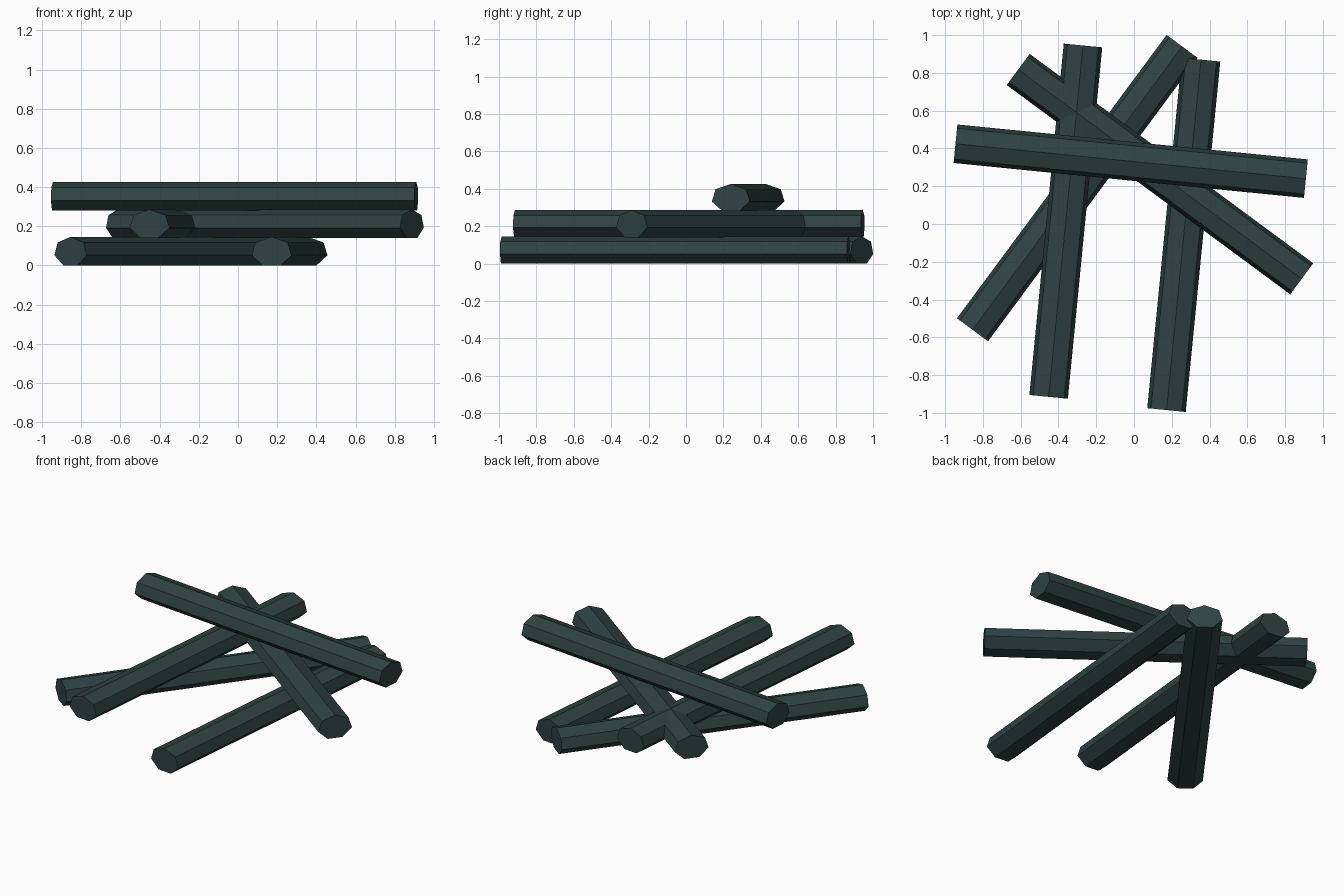
import bpy
import bmesh
from math import cos, sin, pi
from mathutils import Vector

if "Cube" in bpy.data.objects:
    bpy.data.objects.remove(bpy.data.objects["Cube"])

HALF_W, HEIGHT, STEP, SIDES = 0.105, 0.146, 0.14, 7

mat = bpy.data.materials.new("dark_wood")
mat.diffuse_color = (0.028, 0.055, 0.055, 1)
mat.use_nodes = True
mat.node_tree.nodes["Principled BSDF"].inputs["Base Color"].default_value = mat.diffuse_color

# Flattened seven-sided section: ridge on top, flat underneath
ANGLES = [pi / 2 + 2 * pi * i / SIDES for i in range(SIDES)]
LOW = min(sin(a) for a in ANGLES)
SECTION = [(HALF_W * cos(a), HEIGHT * (sin(a) - LOW) / (1 - LOW)) for a in ANGLES]


def log(name, start, end, layer):
    a, b = Vector((*start, layer * STEP)), Vector((*end, layer * STEP))
    d = (b - a).normalized()
    side = Vector((d.y, -d.x, 0))
    bm = bmesh.new()
    rings = [[bm.verts.new(p + side * u + Vector((0, 0, h))) for u, h in SECTION]
             for p in (a, b)]
    for i in range(SIDES):
        j = (i + 1) % SIDES
        bm.faces.new((rings[0][i], rings[0][j], rings[1][j], rings[1][i]))
    for ring in rings:
        bm.faces.new(ring)
    bmesh.ops.recalc_face_normals(bm, faces=bm.faces)
    mesh = bpy.data.meshes.new(name)
    bm.to_mesh(mesh)
    bm.free()
    mesh.materials.append(mat)
    bpy.context.collection.objects.link(bpy.data.objects.new(name, mesh))


# Bottom layer
log("bottom_log_left", (-0.855, -0.56), (0.255, 0.94), 0)
log("bottom_log_right", (0.172, -0.985), (0.355, 0.87), 0)
# Middle layer, crossing each other
log("middle_log_left", (-0.452, -0.915), (-0.27, 0.945), 1)
log("middle_log_right", (0.888, -0.29), (-0.613, 0.818), 1)
# Top layer
log("top_log", (-0.945, 0.425), (0.91, 0.24), 2)
